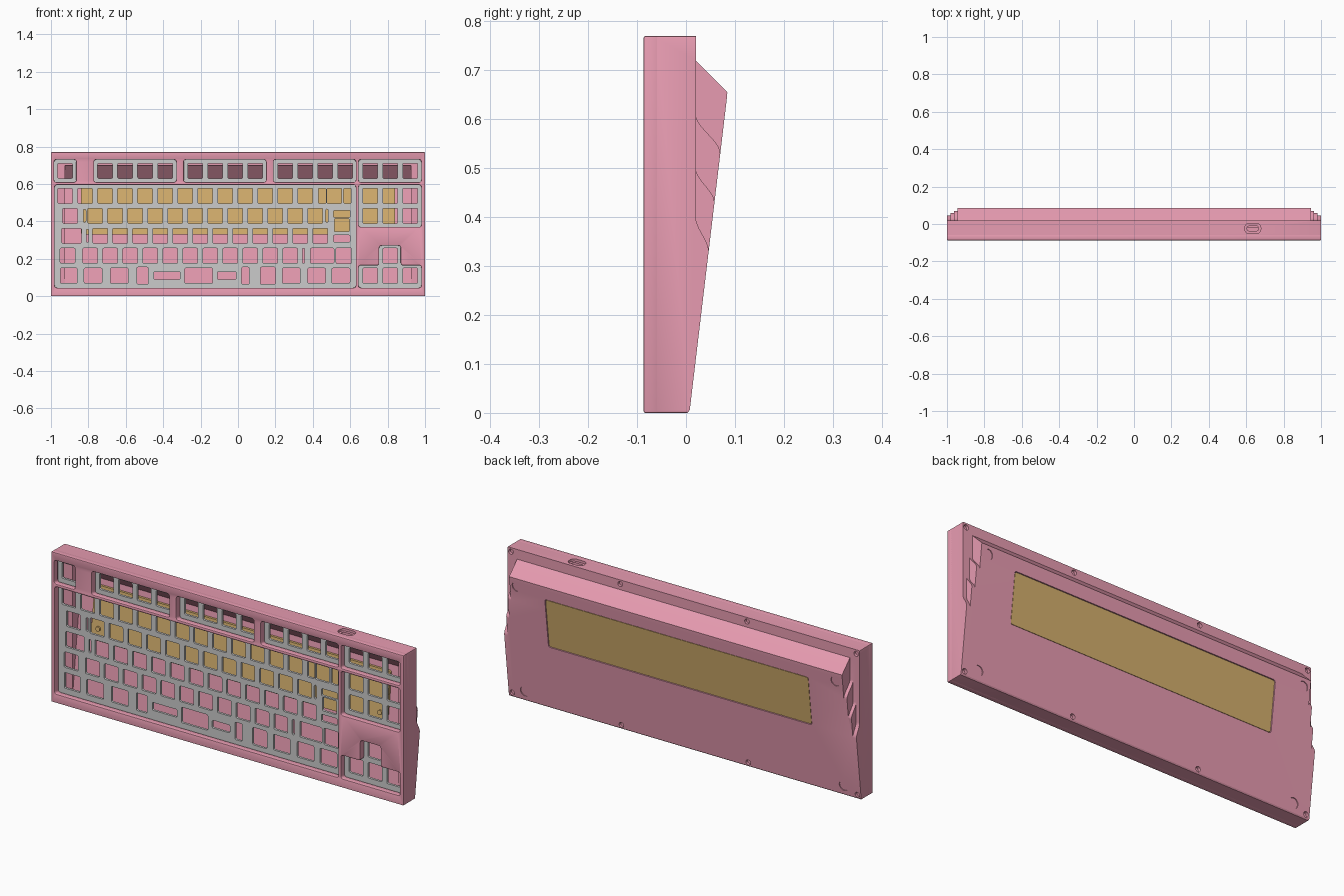
import bpy, bmesh, math

if "Cube" in bpy.data.objects:
    bpy.data.objects.remove(bpy.data.objects["Cube"])

U = 0.107                      # key pitch
X0 = -0.978                    # left edge of the key grid
ROWS = [0.11, 0.2165, 0.323, 0.4295, 0.536, 0.67]


def material(name, rgb):
    m = bpy.data.materials.new(name)
    m.diffuse_color = (*rgb, 1)
    m.use_nodes = True
    m.node_tree.nodes["Principled BSDF"].inputs["Base Color"].default_value = m.diffuse_color
    return m


PINK = material("pink_case", (0.80, 0.33, 0.44))
GOLD = material("gold_weight", (0.66, 0.43, 0.155))


def back_y(z):
    return 0.007 + 0.119 * z   # sloped back surface


def rect(x0, x1, z0, z1):
    return [(x0, z0), (x1, z0), (x1, z1), (x0, z1)]


def crect(cx, cz, w, h):
    return rect(cx - w / 2, cx + w / 2, cz - h / 2, cz + h / 2)


def circle(cx, cz, r, n=24):
    return [(cx + r * math.cos(2 * math.pi * i / n), cz + r * math.sin(2 * math.pi * i / n)) for i in range(n)]


def rounded(pts, r, n=4):
    out = []
    for i, p in enumerate(pts):
        ends = []
        for q in (pts[i - 1], pts[(i + 1) % len(pts)]):
            d = math.hypot(q[0] - p[0], q[1] - p[1])
            k = min(r, d * 0.49) / d
            ends.append((p[0] + (q[0] - p[0]) * k, p[1] + (q[1] - p[1]) * k))
        a, b = ends
        for j in range(n + 1):
            t = j / n
            out.append(tuple((1 - t) ** 2 * a[c] + 2 * t * (1 - t) * p[c] + t * t * b[c] for c in (0, 1)))
    return out


def along_x(u, v, w): return (w, u, v)
def along_z(u, v, w): return (u, v, w)
def along_y(u, v, w): return (u, w, v)
def on_slope(u, v, w): return (u, back_y(v) + w, v)


def prism(name, pts, w0, w1, place, mat=None):
    bm = bmesh.new()
    a = [bm.verts.new(place(u, v, w0)) for u, v in pts]
    b = [bm.verts.new(place(u, v, w1)) for u, v in pts]
    bm.faces.new(a)
    bm.faces.new(b[::-1])
    for i in range(len(pts)):
        j = (i + 1) % len(pts)
        bm.faces.new((a[i], b[i], b[j], a[j]))
    bmesh.ops.recalc_face_normals(bm, faces=bm.faces)
    me = bpy.data.meshes.new(name)
    bm.to_mesh(me)
    bm.free()
    ob = bpy.data.objects.new(name, me)
    bpy.context.collection.objects.link(ob)
    if mat:
        me.materials.append(mat)
    return ob


def activate(ob):
    bpy.ops.object.select_all(action='DESELECT')
    ob.select_set(True)
    bpy.context.view_layer.objects.active = ob


def cut(ob, cutter):
    cutter.hide_render = True
    m = ob.modifiers.new("cut", 'BOOLEAN')
    m.operation, m.solver, m.object = 'DIFFERENCE', 'EXACT', cutter
    activate(ob)
    bpy.ops.object.modifier_apply(modifier=m.name)
    bpy.data.objects.remove(cutter)


def sheet(name, outlines, y0, y1, bevel=0.0, mat=None):
    """Filled outline with holes, facing the front."""
    cu = bpy.data.curves.new(name, 'CURVE')
    cu.dimensions, cu.fill_mode = '2D', 'BOTH'
    cu.extrude = (y1 - y0) / 2 - bevel
    cu.bevel_depth, cu.bevel_resolution, cu.offset = bevel, 1, -bevel
    for pts in outlines:
        sp = cu.splines.new('POLY')
        sp.points.add(len(pts) - 1)
        for p, (x, z) in zip(sp.points, pts):
            p.co = (x, z, 0, 1)
        sp.use_cyclic_u = True
    ob = bpy.data.objects.new(name, cu)
    bpy.context.collection.objects.link(ob)
    ob.rotation_euler = (math.pi / 2, 0, 0)
    ob.location.y = (y0 + y1) / 2
    activate(ob)
    bpy.ops.object.convert(target='MESH')
    ob = bpy.context.view_layer.objects.active
    bm = bmesh.new()
    bm.from_mesh(ob.data)
    bmesh.ops.remove_doubles(bm, verts=bm.verts, dist=1e-5)
    bmesh.ops.recalc_face_normals(bm, faces=bm.faces)
    bm.to_mesh(ob.data)
    bm.free()
    ob.data.materials.clear()
    if mat:
        ob.data.materials.append(mat)
    return ob


# Front bezel with key openings
openings = [rect(a, b, 0.61, 0.73) for a, b in
            ((-0.983, -0.865), (-0.77, -0.33), (-0.29, 0.15), (0.19, 0.63), (0.645, 0.98))]
openings += [rect(-0.98, 0.63, 0.045, 0.595), rect(0.645, 0.98, 0.37, 0.595)]
openings.append([(0.645, 0.045), (0.98, 0.045), (0.98, 0.165), (0.87, 0.165),
                 (0.87, 0.27), (0.755, 0.27), (0.755, 0.165), (0.645, 0.165)])
bezel = sheet("front_bezel", [rounded(rect(-1, 1, 0, 0.77), 0.004, 2)] + [rounded(o, 0.013) for o in openings],
              -0.087, -0.055, 0.004, PINK)

# Switch plate: (first key centre in units, count, row)
runs = [(0.5, 1, 5), (2.5, 4, 5), (7, 4, 5), (11.5, 4, 5), (15.75, 3, 5),
        (0.5, 13, 4), (15.75, 3, 4), (0.75, 1, 3), (2, 12, 3), (15.75, 3, 3),
        (2.25, 12, 2), (0.625, 1, 1), (1.75, 11, 1), (16.75, 1, 1), (15.75, 3, 0)]
holes = [crect(X0 + (u + i) * U, ROWS[r], 0.079, 0.08) for u, n, r in runs for i in range(n)]
# Wide keys and stabiliser slots: x, z, width, height
wide = [(-0.89, 0.323, 0.105, 0.08), (-0.82, 0.43, 0.012, 0.07), (-0.805, 0.323, 0.012, 0.07),
        (0.45, 0.536, 0.04, 0.08), (0.515, 0.536, 0.079, 0.08), (0.585, 0.536, 0.04, 0.08),
        (0.475, 0.43, 0.012, 0.07), (0.555, 0.44, 0.09, 0.036), (0.555, 0.38, 0.08, 0.07),
        (0.555, 0.308, 0.09, 0.036), (0.35, 0.2165, 0.012, 0.08),
        (0.45, 0.2165, 0.125, 0.08), (0.565, 0.2165, 0.08, 0.085)]
wide += [(x, 0.11, w, h) for x, w, h in
         ((-0.905, 0.09, 0.08), (-0.775, 0.095, 0.08), (-0.635, 0.095, 0.08), (-0.51, 0.06, 0.09),
          (-0.38, 0.14, 0.04), (-0.21, 0.15, 0.08), (-0.06, 0.1, 0.04), (0.04, 0.04, 0.09),
          (0.16, 0.08, 0.09), (0.285, 0.095, 0.08), (0.42, 0.095, 0.08), (0.55, 0.095, 0.08))]
holes += [crect(*w) for w in wide]
sheet("switch_plate", [rect(-0.986, 0.986, 0.032, 0.74)] + [rounded(h, 0.006, 2) for h in holes], -0.052, -0.04)

# Case body: wedge profile across the full width
profile = [(-0.06, 0), (0.003, 0), (back_y(0.006), 0.006), (back_y(0.645), 0.645), (0.0845, 0.655),
           (0.079, 0.661), (0.02, 0.72), (0.02, 0.77), (-0.06, 0.77)]
body = prism("case_body", profile, -1, 1, along_x, PINK)
bm = bmesh.new()
bm.from_mesh(body.data)
corners = [e for e in bm.edges if abs(e.verts[0].co.x - e.verts[1].co.x) < 1e-6
           and abs(e.verts[0].co.z - e.verts[1].co.z) < 1e-6]
bmesh.ops.bevel(bm, geom=corners, offset=0.004, segments=2, affect='EDGES', profile=0.5)
bm.to_mesh(body.data)
bm.free()

# Stepped S-curve terraces on both flanks
for z0, z1, half in ((0.40, 0.33, 0.98), (0.50, 0.43, 0.963), (0.61, 0.53, 0.945)):
    s_curve = []
    for i in range(13):
        t = i / 12
        s_curve.append((0.02 + (back_y(z1) - 0.02) * t * t * (3 - 2 * t), z0 + (z1 - z0) * t))
    region = s_curve + [(0.2, z1), (0.2, 0.9), (0.02, 0.9)]
    for s in (-1, 1):
        cut(body, prism("terrace_cutter", region, s * half, s * 1.1, along_x))

# Interior cavity
cut(body, prism("cavity_cutter", rect(-0.988, 0.988, 0.03, 0.742), -0.08, -0.02, along_y))
deep = [(-0.04, 0.05), (back_y(0.05) - 0.03, 0.05), (back_y(0.63) - 0.03, 0.63), (-0.01, 0.70), (-0.04, 0.70)]
cut(body, prism("deep_cutter", deep, -0.925, 0.925, along_x))

# Window for the weight
cut(body, prism("weight_cutter", rounded(rect(-0.748, 0.748, 0.332, 0.588), 0.012), -0.05, 0.02, on_slope))

# Port in the top edge
for w, h, z0 in ((0.086, 0.054, 0.758), (0.06, 0.027, 0.72)):
    cut(body, prism("port_cutter", rounded(crect(0.635, -0.024, w, h), h / 2, 8), z0, 0.8, along_z))

# Rear screw recesses and foot recesses
for x in (-0.98, -0.36, 0.36, 0.98):
    cut(body, prism("screw_cutter", circle(x, 0.749, 0.013), 0.006, 0.05, along_y))
    cut(body, prism("screw_cutter", circle(x, 0.022, 0.013), -0.004, 0.05, along_y))
for x in (-0.905, 0.905):
    for z in (0.05, 0.612):
        cut(body, prism("foot_cutter", circle(x, z, 0.026), -0.004, 0.03, on_slope))

# Gold weight with inner flange and screws
prism("weight", rounded(rect(-0.745, 0.745, 0.335, 0.585), 0.011), -0.035, -0.002, on_slope, GOLD)
prism("weight_flange", rounded(rect(-0.84, 0.84, 0.33, 0.6), 0.011), -0.042, -0.03, on_slope, GOLD)
for x in (-0.8, 0.8):
    for z in (0.39, 0.545):
        prism("weight_screw", circle(x, z, 0.012, 16), -0.05, -0.041, on_slope, GOLD)

for ob in (bezel, body):
    activate(ob)
    bpy.ops.object.shade_smooth_by_angle(angle=math.radians(30))
